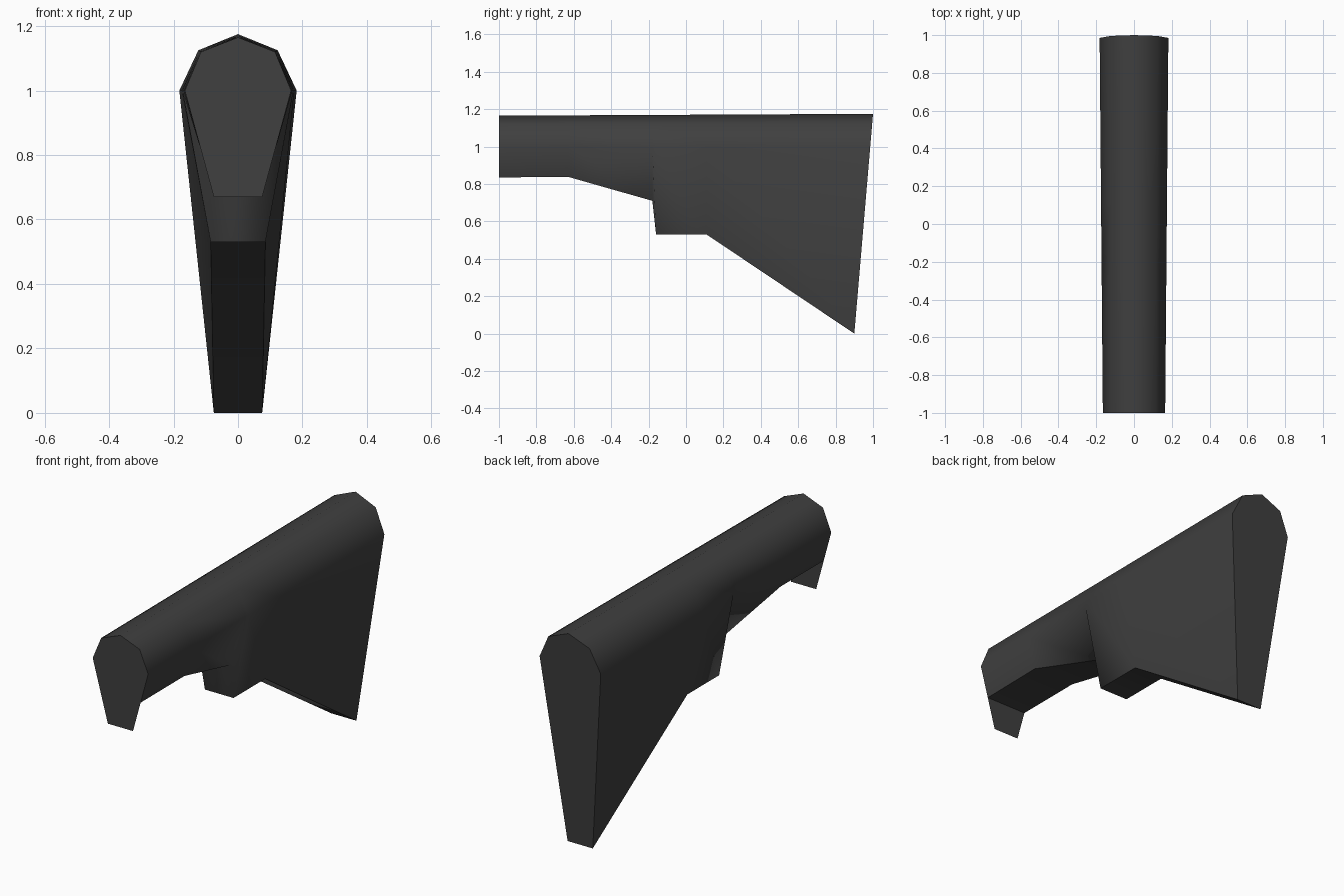
import bpy, bmesh, math

if "Cube" in bpy.data.objects:
    bpy.data.objects.remove(bpy.data.objects["Cube"])

grey = bpy.data.materials.new("dark_grey")
grey.diffuse_color = (0.05, 0.05, 0.05, 1)
grey.use_nodes = True
grey.node_tree.nodes["Principled BSDF"].inputs["Base Color"].default_value = grey.diffuse_color


def finish(name, bm):
    bmesh.ops.recalc_face_normals(bm, faces=bm.faces)
    me = bpy.data.meshes.new(name)
    bm.to_mesh(me)
    bm.free()
    ob = bpy.data.objects.new(name, me)
    bpy.context.collection.objects.link(ob)
    me.materials.append(grey)
    bpy.ops.object.select_all(action='DESELECT')
    ob.select_set(True)
    bpy.context.view_layer.objects.active = ob
    bpy.ops.object.shade_smooth_by_angle(angle=math.radians(60))
    return ob


def half_top(y):
    """Apex, shoulder and widest point of the rounded comb at station y."""
    t = (y + 1) / 2
    return [(0, 1.165 + 0.01 * t), (0.115 + 0.008 * t, 1.12 + 0.005 * t),
            (0.165 + 0.017 * t, 1.0)]


def ring(bm, half):
    """Mirror a half section (apex first) into a full open loop, left to right."""
    pts = [(-x, y, z) for x, y, z in reversed(half[1:])] + half
    return [bm.verts.new(p) for p in pts]


# stock body: station y, lower edge half width, lower edge height
stations = [(-1, 0.12, 0.835), (-0.63, 0.122, 0.838), (-0.18, 0.073, 0.71),
            (-0.16, 0.085, 0.53), (0.11, 0.085, 0.53), (0.9, 0.075, 0.0)]
bm = bmesh.new()
rings = []
for y, bx, bz in stations:
    if y == 0.9:   # slanted butt end
        half = [(x, 0.9 + 0.1 * z / 1.175, z) for x, z in half_top(1)]
    else:
        half = [(x, y, z) for x, z in half_top(y)]
    rings.append(ring(bm, half + [(bx, y, bz)]))
n = len(rings[0])
for a, b in zip(rings, rings[1:]):
    for i in range(n):
        j = (i + 1) % n
        bm.faces.new((a[i], a[j], b[j], b[i]))
bm.faces.new(rings[-1])
finish("stock_body", bm)

# flat front plate hanging below the tube
bm = bmesh.new()
bm.faces.new(ring(bm, [(x, -1, z) for x, z in half_top(-1)] + [(0.075, -1, 0.67)]))
plate = finish("front_plate", bm)
